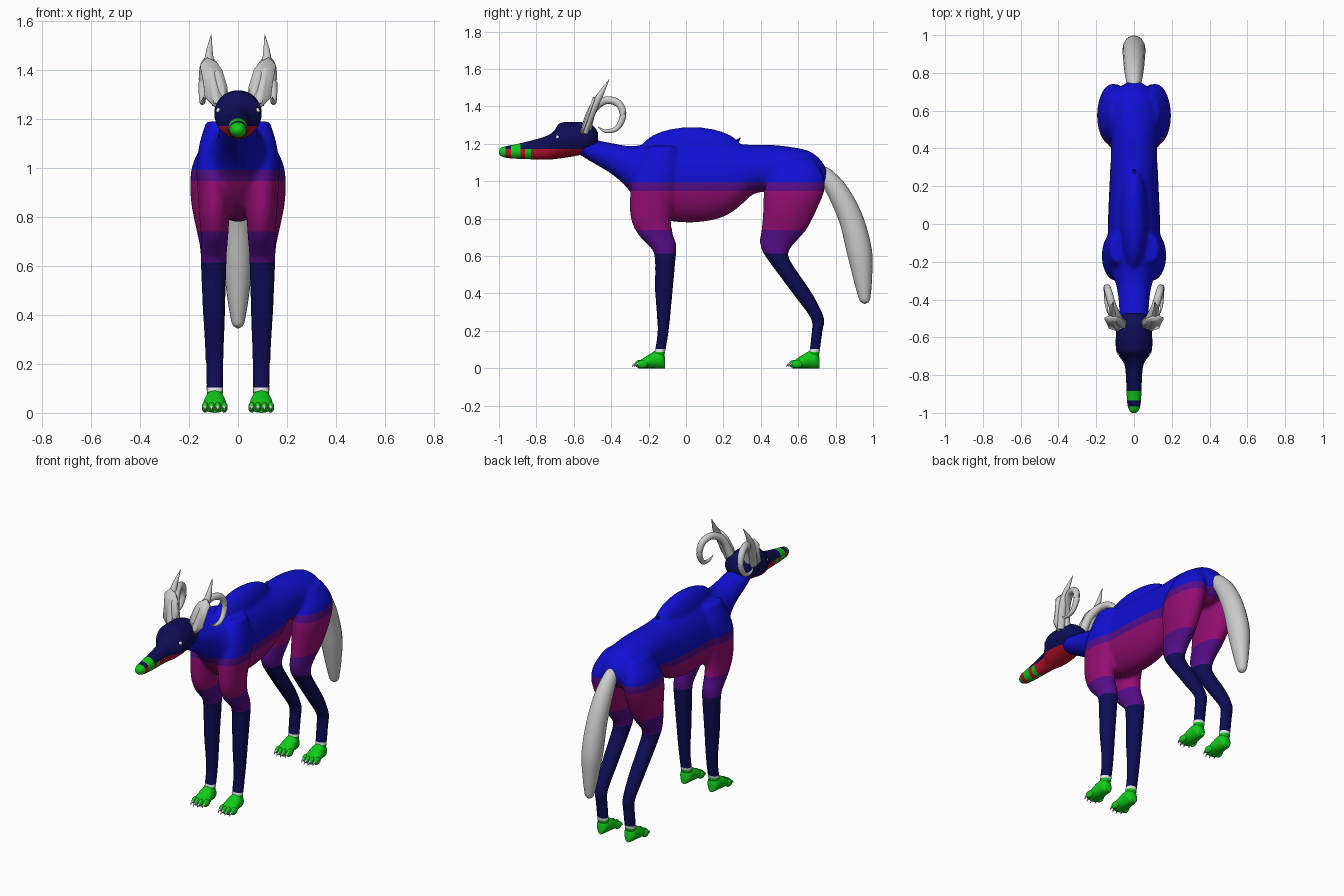
import bpy
import bmesh
from math import cos, sin, pi, radians
from mathutils import Vector, Matrix

if "Cube" in bpy.data.objects:
    bpy.data.objects.remove(bpy.data.objects["Cube"], do_unlink=True)


def material(name, r, g, b):
    mat = bpy.data.materials.new(name)
    mat.use_nodes = True
    mat.diffuse_color = (r, g, b, 1)
    shader = mat.node_tree.nodes["Principled BSDF"]
    shader.inputs["Base Color"].default_value = (r, g, b, 1)
    shader.inputs["Roughness"].default_value = 0.6
    return mat


blue = material("blue", .005, .005, .66)
navy = material("navy", .004, .004, .09)
magenta = material("magenta", .3, .004, .17)
purple = material("purple", .09, .004, .25)
green = material("green", .005, .6, .01)
red = material("red", .5, .006, .025)
grey = material("bone grey", .6, .6, .6)
white = material("white", .9, .9, .9)


def activate(obj):
    bpy.ops.object.select_all(action="DESELECT")
    obj.select_set(True)
    bpy.context.view_layer.objects.active = obj


def smooth(obj, angle=50):
    activate(obj)
    bpy.ops.object.shade_smooth_by_angle(angle=radians(angle))


def from_bmesh(name, bm, *mats):
    bmesh.ops.recalc_face_normals(bm, faces=bm.faces)
    mesh = bpy.data.meshes.new(name)
    bm.to_mesh(mesh)
    bm.free()
    for mat in mats:
        mesh.materials.append(mat)
    obj = bpy.data.objects.new(name, mesh)
    bpy.context.collection.objects.link(obj)
    return obj


def refine(rows, steps=4):
    """Smoothly interpolate between the rows of a section table."""
    rows = [Vector(r) for r in rows]
    pts = [rows[0]] + rows + [rows[-1]]
    out = []
    for a, b, c, d in zip(pts, pts[1:], pts[2:], pts[3:]):
        for i in range(steps):
            t = i / steps
            out.append(b + (c - a) * (t / 2) + (a * 2 - b * 5 + c * 4 - d) * (t * t / 2)
                       + (b * 3 - a - c * 3 + d) * (t ** 3 / 2))
    return out + [rows[-1]]


def loft(name, rings, mats, sides=32):
    """Skin elliptical rings, each a centre and two half axes."""
    bm = bmesh.new()
    loops = []
    for centre, u, v in rings:
        angles = [2 * pi * i / sides for i in range(sides)]
        loops.append([bm.verts.new(centre + u * cos(a) + v * sin(a)) for a in angles])
    for low, high in zip(loops, loops[1:]):
        for i in range(sides):
            j = (i + 1) % sides
            bm.faces.new((low[i], low[j], high[j], high[i]))
    bm.faces.new(loops[0])
    bm.faces.new(loops[-1])
    return from_bmesh(name, bm, *mats)


def long_loft(name, rows, *mats):
    """Rows of y, bottom, top, half width."""
    return loft(name, [(Vector((0, y, (b + t) / 2)), Vector((w, 0, 0)), Vector((0, 0, (t - b) / 2)))
                       for y, b, t, w in refine(rows)], mats)


def upright_loft(name, rows, side):
    """Rows of z, front, back, inner x, outer x."""
    return loft(name, [(Vector((side * (p + q) / 2, (f + b) / 2, z)), Vector(((q - p) / 2, 0, 0)),
                        Vector((0, (b - f) / 2, 0))) for z, f, b, p, q in refine(rows)], ())


def ellipsoid(name, centre, size, *mats):
    bm = bmesh.new()
    bmesh.ops.create_uvsphere(bm, u_segments=24, v_segments=14, radius=1,
                              matrix=Matrix.Translation(centre) @ Matrix.Diagonal((*size, 1)))
    return from_bmesh(name, bm, *mats)


def tube(name, rows, mat, flatten=1):
    """Tapered tube through rows of x, y, z, radius."""
    rows = refine(rows, 6)
    rings = []
    for i, row in enumerate(rows):
        ahead = rows[min(i + 1, len(rows) - 1)].to_3d() - rows[max(i - 1, 0)].to_3d()
        u = ahead.cross(Vector((0, 0, 1)))
        if u.length < 1e-5 or abs(u.normalized().x) < .3:
            u = Vector((1, 0, 0))
        u = (u - ahead * (u.dot(ahead) / ahead.length_squared)).normalized()
        if u.x < 0:
            u = -u
        v = ahead.normalized().cross(u)
        rings.append((row.to_3d(), u * row.w * flatten, v * row.w))
    obj = loft(name, rings, (mat,), 16)
    smooth(obj, 60)
    return obj


def paint(obj, planes, rule):
    """Cut along (axis, position) planes, then colour each face by its centre."""
    bm = bmesh.new()
    bm.from_mesh(obj.data)
    for axis, at in planes:
        normal = Vector((0, 0, 0))
        normal[axis] = 1
        bmesh.ops.bisect_plane(bm, geom=bm.verts[:] + bm.edges[:] + bm.faces[:],
                               plane_co=normal * at, plane_no=normal, dist=1e-5)
    for face in bm.faces:
        face.material_index = rule(face.calc_center_median())
    bm.to_mesh(obj.data)
    bm.free()
    smooth(obj)


# Torso, back hump and legs, fused into one skin
torso = long_loft("body", [
    (-.6, 1.16, 1.25, .06), (-.5, 1.1, 1.225, .075), (-.4, 1.04, 1.205, .082), (-.32, .97, 1.19, .095),
    (-.27, .9, 1.19, .115), (-.2, .83, 1.2, .13), (-.1, .79, 1.215, .138), (0, .78, 1.22, .138),
    (.1, .785, 1.22, .135), (.2, .81, 1.21, .13), (.28, .86, 1.2, .127), (.36, .93, 1.195, .122),
    (.45, .945, 1.195, .122), (.55, .94, 1.185, .13), (.65, .93, 1.165, .12), (.71, .95, 1.125, .09),
    (.75, 1, 1.07, .04)])
parts = [torso, ellipsoid("hump", (0, .03, 1.17), (.075, .27, .12))]
front_rows = [
    (1.19, -.2, -.06, .05, .13), (1.1, -.25, -.04, .03, .157), (1, -.29, -.04, .03, .17),
    (.9, -.3, -.06, .03, .165), (.8, -.295, -.08, .035, .158), (.72, -.26, -.07, .04, .152),
    (.66, -.205, -.052, .045, .152), (.6, -.168, -.054, .047, .152), (.4, -.165, -.072, .053, .143),
    (.2, -.152, -.092, .058, .132), (.06, -.175, -.115, .06, .13)]
hind_rows = [
    (1.12, .5, .68, .04, .13), (1.03, .45, .735, .03, .18), (.95, .418, .74, .03, .195),
    (.85, .412, .7, .03, .19), (.75, .405, .65, .04, .17), (.69, .395, .6, .045, .157),
    (.64, .402, .558, .048, .152), (.58, .437, .555, .05, .15), (.4, .57, .675, .053, .143),
    (.27, .665, .738, .058, .133), (.2, .672, .73, .058, .132), (.06, .655, .712, .06, .13)]
for side in (1, -1):
    parts += [upright_loft("front_leg", front_rows, side), upright_loft("hind_leg", hind_rows, side)]
activate(torso)
for part in parts:
    part.select_set(True)
bpy.ops.object.join()
remesh = torso.modifiers.new("fuse", "REMESH")
remesh.mode, remesh.voxel_size = "VOXEL", .011
relax = torso.modifiers.new("relax", "SMOOTH")
relax.factor, relax.iterations = .5, 6
for mod in ("fuse", "relax"):
    bpy.ops.object.modifier_apply(modifier=mod)
torso.data.materials.clear()
for mat in (green, white, navy, purple, magenta, purple, blue):
    torso.data.materials.append(mat)
bands = (.088, .104, .615, .74, .948, .993)
paint(torso, [(2, z) for z in bands], lambda c: sum(c.z > z for z in bands))

# Small spine on the back
tube("back_spine", [(0, .23, 1.19, .02), (0, .27, 1.21, .012), (0, .292, 1.235, .001)], blue)

# Head with red lower jaw and green snout bands
head = long_loft("head", [
    (-.47, 1.2, 1.26, .045), (-.5, 1.17, 1.3, .08), (-.55, 1.145, 1.315, .092), (-.62, 1.13, 1.317, .097),
    (-.675, 1.122, 1.31, .093), (-.705, 1.118, 1.27, .075), (-.74, 1.117, 1.245, .052),
    (-.8, 1.117, 1.225, .043), (-.9, 1.12, 1.2, .039), (-.96, 1.125, 1.188, .034),
    (-.99, 1.135, 1.178, .022), (-1, 1.15, 1.162, .008)], navy, red, green)


def head_colour(c):
    low = c.z < 1.172
    if c.y < -.965 or -.935 < c.y < -.885 or (low and -.86 < c.y < -.83):
        return 2
    return 1 if low else 0


paint(head, [(2, 1.172)] + [(1, y) for y in (-.965, -.935, -.885, -.86, -.83)], head_colour)

# Tail
tube("tail", [(0, .72, 1.05, .035), (0, .755, 1.02, .046), (0, .82, .93, .058), (0, .885, .79, .065),
              (0, .928, .62, .067), (0, .945, .48, .05), (0, .953, .4, .036), (0, .956, .36, .025),
              (0, .956, .345, .004)], grey, .9)


def ear(name, side):
    outline = [(.095, 1.25), (.135, 1.29), (.142, 1.35), (.155, 1.42), (.125, 1.45),
               (.088, 1.43), (.065, 1.4), (.043, 1.33), (.05, 1.28)]
    bm = bmesh.new()
    face = bm.faces.new([bm.verts.new((side * x, -.56 + (z - 1.25) * .35, z)) for x, z in outline])
    face.normal_update()
    if face.normal.y > 0:
        face.normal_flip()
    # Stepped ridges inside the ear
    for depth in (-.01, .008, -.008):
        bmesh.ops.inset_region(bm, faces=[face], thickness=.012, depth=depth)
    obj = from_bmesh(name, bm, grey)
    shell = obj.modifiers.new("thickness", "SOLIDIFY")
    shell.thickness, shell.offset = .014, 0
    smooth(obj, 30)


def paw(prefix, side, shift):
    x = side * .095
    pad = loft(prefix + "_paw", [
        (Vector((x, y + shift, h / 2)), Vector((w, 0, 0)), Vector((0, 0, h / 2)))
        for y, h, w in refine([(-.255, .03, .03), (-.235, .05, .045), (-.2, .072, .047),
                               (-.165, .092, .042), (-.13, .092, .036), (-.112, .06, .02)])], (green,), 20)
    smooth(pad)
    for i in range(4):
        off = (i - 1.5) * .026
        front = -.25 + abs(i - 1.5) * .012 + shift
        toe = ellipsoid(f"{prefix}_toe_{i + 1}", (x + off, front, .023), (.014, .03, .022), green)
        smooth(toe)
        tube(f"{prefix}_claw_{i + 1}", [(x + off, front - .02, .026, .008),
             (x + off, front - .035, .02, .005), (x + off, front - .045, .008, .001)], grey)


# Paired parts: ears, horns, eyes and paws
for label, side in (("left", 1), ("right", -1)):
    ear(label + "_ear", side)
    tube(label + "_spike_horn", [(side * x, y, z, r) for x, y, z, r in (
        (.085, -.545, 1.26, .022), (.105, -.51, 1.36, .024), (.118, -.465, 1.45, .018),
        (.109, -.41, 1.545, .001))], grey)
    tube(label + "_curled_horn", [(side * x, y, z, r) for x, y, z, r in (
        (.06, -.53, 1.28, .025), (.085, -.5, 1.38, .024), (.115, -.43, 1.432, .021),
        (.135, -.36, 1.415, .02), (.143, -.337, 1.35, .018), (.145, -.37, 1.283, .014),
        (.145, -.43, 1.268, .009), (.14, -.47, 1.29, .002))], grey)
    smooth(ellipsoid(label + "_eye", (side * .077, -.683, 1.235), (.012, .012, .012), white))
    paw(label + "_front", side, 0)
    paw(label + "_hind", side, .825)
